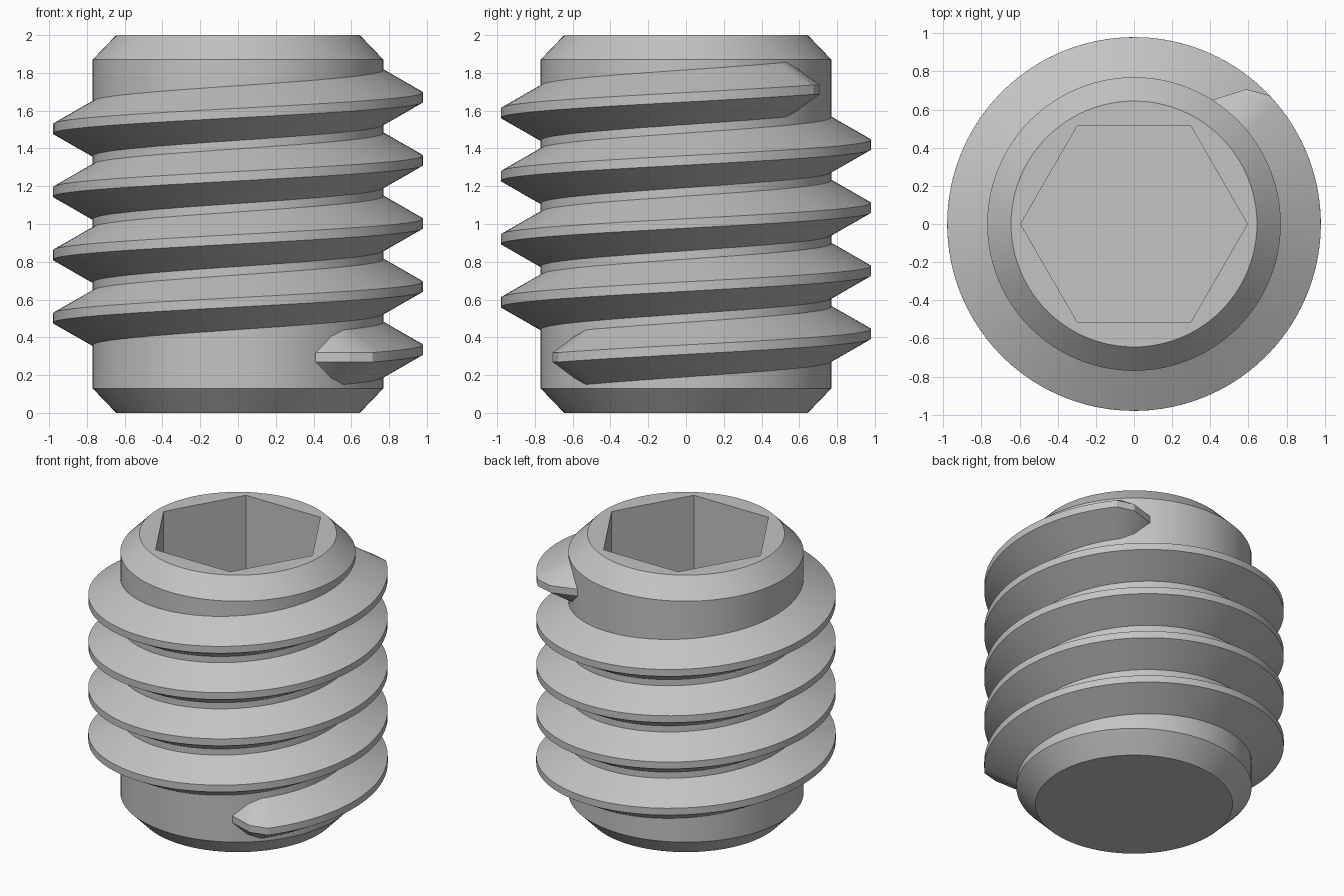
import bpy, bmesh
from math import cos, sin, radians, degrees

if "Cube" in bpy.data.objects:
    bpy.data.objects.remove(bpy.data.objects["Cube"])

SEG = 96
CORE_R, CREST_R = 0.77, 0.98
PITCH, Z0 = 0.334, 0.335          # thread rise per turn, crest height at angle 0
CREST_HALF, SLOPE = 0.025, 0.57   # crest half width, flank widening per unit depth

steel = bpy.data.materials.new("grey_steel")
steel.use_nodes = True
COLOUR = (0.55, 0.55, 0.55, 1)
steel.diffuse_color = COLOUR
steel.node_tree.nodes["Principled BSDF"].inputs["Base Color"].default_value = COLOUR


def loft(name, rings):
    """Skin closed rings of points in order and cap both ends."""
    bm = bmesh.new()
    loops = [[bm.verts.new(p) for p in ring] for ring in rings]
    n = len(loops[0])
    for a, b in zip(loops, loops[1:]):
        for i in range(n):
            j = (i + 1) % n
            bm.faces.new((a[i], a[j], b[j], b[i]))
    bm.faces.new(loops[0])
    bm.faces.new(loops[-1])
    bmesh.ops.recalc_face_normals(bm, faces=bm.faces[:])
    mesh = bpy.data.meshes.new(name)
    bm.to_mesh(mesh)
    bm.free()
    obj = bpy.data.objects.new(name, mesh)
    bpy.context.collection.objects.link(obj)
    mesh.materials.append(steel)
    bpy.ops.object.select_all(action='DESELECT')
    obj.select_set(True)
    bpy.context.view_layer.objects.active = obj
    bpy.ops.object.shade_smooth_by_angle(angle=radians(25))
    return obj


def circle(r, z):
    angles = [radians(360 * i / SEG) for i in range(SEG)]
    return [(r * cos(a), r * sin(a), z) for a in angles]


def hexagon(apothem, z):
    ring = []
    for i in range(SEG):
        deg = 360 * i / SEG
        r = apothem / cos(radians(deg % 60 - 30))
        ring.append((r * cos(radians(deg)), r * sin(radians(deg)), z))
    return ring


# Chamfered core with a hexagonal socket in the top
loft("screw_core", [
    circle(0.645, 0), circle(CORE_R, 0.13), circle(CORE_R, 1.87), circle(0.645, 2),
    hexagon(0.515, 2), hexagon(0.515, 1.0)])

# Helical thread, with both ends running down into the core
START, END, STEPS = -43.5, 4 * 360 + 43.5, 408


def thread_section(deg, crest_r):
    z = Z0 + PITCH * min(max(deg, START), END) / 360
    root_r = CORE_R - 0.01
    root_half = CREST_HALF + (crest_r - root_r) * SLOPE
    c, s = cos(radians(deg)), sin(radians(deg))
    corners = [(root_r, -root_half), (crest_r, -CREST_HALF),
               (crest_r, CREST_HALF), (root_r, root_half)]
    return [(r * c, r * s, z + h) for r, h in corners]


run_out = [(14.3, 0.769), (6.7, 0.92)]
sections = [thread_section(START - d, r) for d, r in run_out]
sections += [thread_section(START + (END - START) * i / STEPS, CREST_R)
             for i in range(STEPS + 1)]
sections += [thread_section(END + d, r) for d, r in reversed(run_out)]
loft("screw_thread", sections)
